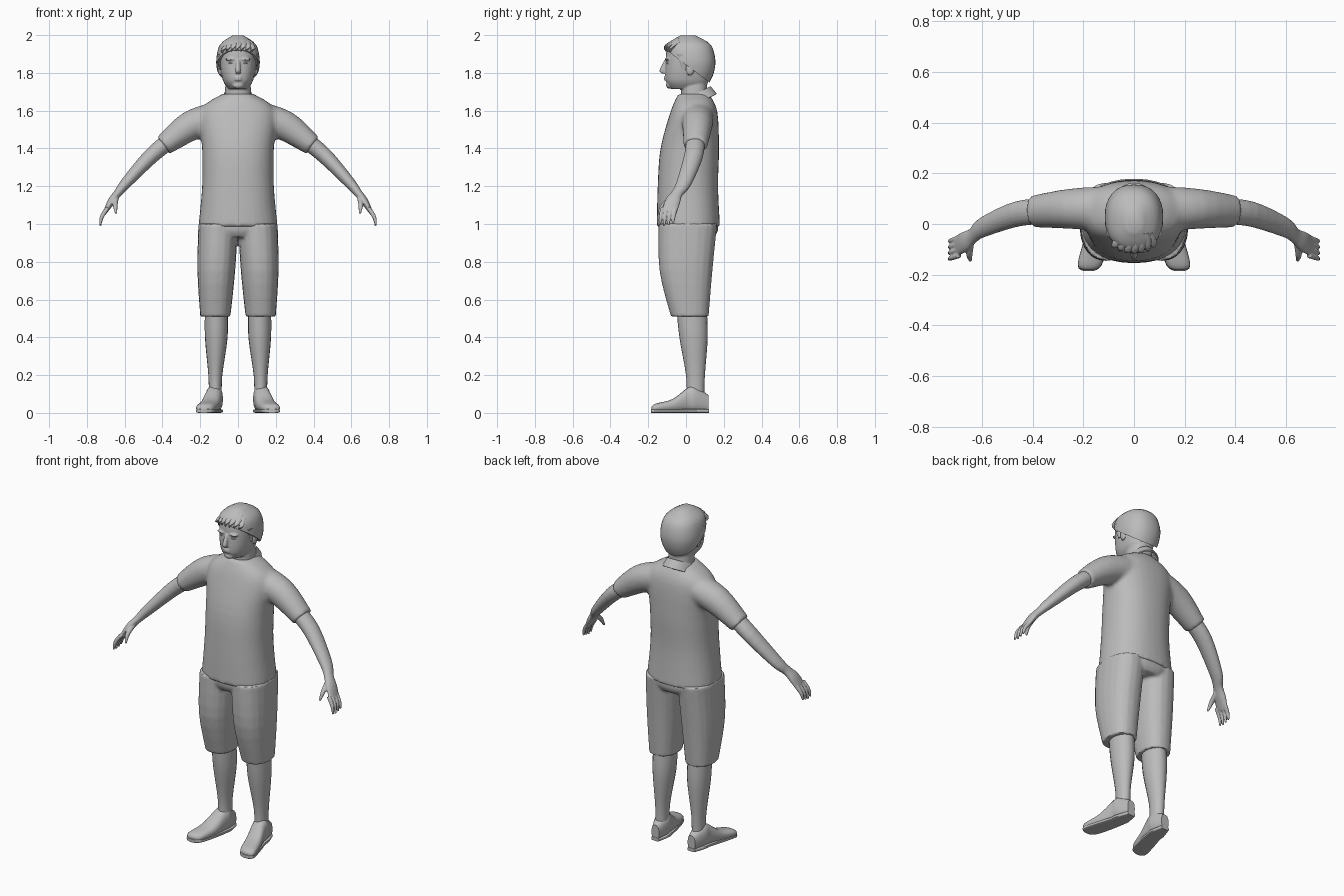
import bpy, bmesh
from math import sin, cos, pi, radians
from mathutils import Vector, Matrix

cube = bpy.data.objects.get("Cube")
if cube:
    bpy.data.objects.remove(cube)

grey = bpy.data.materials.new("plain grey")
grey.use_nodes = True
grey.diffuse_color = (0.5, 0.5, 0.5, 1)
grey.node_tree.nodes["Principled BSDF"].inputs["Base Color"].default_value = grey.diffuse_color

ACROSS, DEPTH, UP = Matrix.Identity(3)
SIDES = (1, -1)


def signed_power(value, exponent):
    return abs(value) ** exponent * (1 if value >= 0 else -1)


def smooth_keys(keys, steps=4):
    """Pass a smooth curve through a few key rings."""
    last = len(keys) - 1
    result = []
    for i in range(last):
        before, start, end, after = (keys[min(max(i + j, 0), last)] for j in range(-1, 3))
        for step in range(steps):
            t = step / steps
            result.append([b + t / 2 * (c - a + t * (2 * a - 5 * b + 4 * c - d + t * (3 * (b - c) + d - a)))
                           for a, b, c, d in zip(before, start, end, after)])
    return result + [keys[-1]]


def loft(bm, keys, axis=None, reference=DEPTH, sides=20, squareness=2):
    """Skin key rings (x, y, z, radius, radius along reference) and cap the ends."""
    points = smooth_keys(keys)
    centres = [Vector(point[:3]) for point in points]
    rings = []
    for i, (centre, point) in enumerate(zip(centres, points)):
        along = axis or centres[min(i + 1, len(centres) - 1)] - centres[max(i - 1, 0)]
        along = along.normalized()
        v = (reference - along * reference.dot(along)).normalized()
        u = v.cross(along)
        ring = []
        for k in range(sides):
            angle = 2 * pi * k / sides
            across = signed_power(cos(angle), 2 / squareness) * point[3]
            upward = signed_power(sin(angle), 2 / squareness) * point[4]
            ring.append(bm.verts.new(centre + u * across + v * upward))
        rings.append(ring)
    for lower, upper in zip(rings, rings[1:]):
        for k in range(sides):
            bm.faces.new((lower[k - 1], lower[k], upper[k], upper[k - 1]))
    bm.faces.new(rings[0])
    bm.faces.new(rings[-1])
    bmesh.ops.recalc_face_normals(bm, faces=bm.faces)


def stack(bm, levels):
    """Central horizontal rings given as (z, front y, back y, half width)."""
    keys = [(0, (front + back) / 2, z, width, (back - front) / 2) for z, front, back, width in levels]
    loft(bm, keys, axis=UP, sides=32, squareness=2.3)


def ball(bm, centre, size):
    placement = Matrix.Translation(centre) @ Matrix.Diagonal((*size, 1))
    bmesh.ops.create_uvsphere(bm, u_segments=16, v_segments=10, radius=1, matrix=placement)


def finish(name, bm, mirror=False, voxel=None, relax=3, thickness=None):
    mesh = bpy.data.meshes.new(name)
    bm.to_mesh(mesh)
    bm.free()
    part = bpy.data.objects.new(name, mesh)
    bpy.context.collection.objects.link(part)
    mesh.materials.append(grey)
    if mirror:
        part.modifiers.new("mirror", "MIRROR").use_mirror_merge = False
    if thickness:
        part.modifiers.new("thickness", "SOLIDIFY").thickness = thickness
    if voxel:
        blend = part.modifiers.new("blend", "REMESH")
        blend.mode = "VOXEL"
        blend.voxel_size = voxel
        part.modifiers.new("relax", "SMOOTH").iterations = relax
    bpy.ops.object.select_all(action="DESELECT")
    part.select_set(True)
    bpy.context.view_layer.objects.active = part
    bpy.ops.object.convert(target="MESH")
    bpy.ops.object.shade_smooth_by_angle(angle=radians(45))


# Shirt: body and both sleeves blended together
bm = bmesh.new()
stack(bm, [(.985, -.155, .18, .21), (1.2, -.15, .17, .19), (1.4, -.135, .175, .19),
           (1.6, -.08, .165, .2), (1.69, -.04, .12, .08)])
for side in SIDES:
    loft(bm, [(side * .1, .06, 1.57, .08, .09), (side * .25, .06, 1.52, .08, .08),
              (side * .395, .05, 1.415, .056, .064)])
finish("shirt", bm, voxel=.011, relax=7)

# Collar: a folded band with two points at the throat
bm = bmesh.new()
segments = 24
pairs = []
for k in range(segments + 1):
    sweep = k / segments * 2 - 1
    top, hem = sweep * radians(172), sweep * radians(142)
    z = 1.685 + .045 * cos(top)
    pairs.append((bm.verts.new((.074 * sin(top), .04 + .09 * cos(top), z)),
                  bm.verts.new((.1 * sin(hem), .035 + .128 * cos(hem), z - .04))))
for (a, b), (c, d) in zip(pairs, pairs[1:]):
    bm.faces.new((a, c, d, b))
bmesh.ops.recalc_face_normals(bm, faces=bm.faces)
finish("collar", bm, thickness=.008)

# Shorts: pelvis and two wide legs blended together
bm = bmesh.new()
stack(bm, [(.93, -.12, .15, .15), (.97, -.14, .17, .195), (1.04, -.14, .165, .195)])
for side in SIDES:
    loft(bm, [(side * .12, .02, .51, .08, .1), (side * .115, 0, .75, .1, .14),
              (side * .105, .01, 1, .105, .155)], axis=UP, squareness=2.3)
finish("shorts", bm, voxel=.009)

# Lower legs
bm = bmesh.new()
loft(bm, [(.115, .03, .55, .06, .08), (.115, .04, .4, .06, .075),
          (.12, .05, .2, .037, .05), (.12, .05, .08, .034, .046)], axis=UP)
finish("lower_legs", bm, mirror=True)

# Shoes: rounded uppers from heel to toe, and flat soles of the same outline
outline = [(.12, .12, .09, .025), (.125, .05, .135, .045), (.13, .01, .13, .045),
           (.15, -.07, .07, .05), (.175, -.16, .045, .047), (.18, -.182, .03, .02)]
uppers, soles = bmesh.new(), bmesh.new()
loft(uppers, [(x, y, height / 2 + .004, width, height / 2) for x, y, height, width in outline],
     axis=DEPTH, reference=UP, squareness=2.5)
loft(soles, [(x, y * 1.02, .01, width, .01) for x, y, height, width in outline],
     axis=DEPTH, reference=UP, squareness=5)
finish("shoe_uppers", uppers, mirror=True)
finish("shoe_soles", soles, mirror=True)

# Arms with palms, four fingers and a thumb
bm = bmesh.new()
loft(bm, [(.35, .05, 1.45, .045, .05), (.46, .04, 1.36, .042, .05), (.59, -.01, 1.22, .03, .04),
          (.635, -.045, 1.165, .022, .03), (.67, -.07, 1.12, .02, .04), (.705, -.09, 1.06, .01, .04)])
for finger in range(4):
    y = -.124 + .023 * finger
    tip = .99 + .005 * abs(finger - 1)
    loft(bm, [(.69, y, 1.085, .012, .011), (.72, y - .01, 1.04, .011, .01),
              (.73, y - .015, tip, .006, .006)], sides=10)
loft(bm, [(.645, -.07, 1.14, .015, .015), (.65, -.12, 1.1, .013, .013),
          (.645, -.145, 1.055, .006, .006)], reference=ACROSS, sides=10)
finish("arms_and_hands", bm, mirror=True, voxel=.004)

# Head and neck with the features blended in
bm = bmesh.new()
stack(bm, [(1.6, -.02, .115, .075), (1.75, -.03, .11, .066)])
stack(bm, [(1.715, -.08, .1, .05), (1.76, -.108, .12, .08), (1.85, -.108, .126, .095),
           (1.93, -.1, .12, .09), (1.97, -.06, .08, .06)])
loft(bm, [(0, -.104, 1.87, .01, .01), (0, -.122, 1.815, .014, .018), (0, -.115, 1.797, .012, .015)],
     axis=UP)
ball(bm, (0, -.09, 1.735), (.03, .016, .018))
for lip in (1.777, 1.765):
    ball(bm, (0, -.105, lip), (.023, .012, .006))
for side in SIDES:
    ball(bm, (side * .038, -.099, 1.872), (.03, .014, .008))
    ball(bm, (side * .096, .022, 1.82), (.011, .021, .034))
finish("head", bm, voxel=.0045)

# Eyes
bm = bmesh.new()
ball(bm, (.036, -.093, 1.85), (.015, .012, .006))
finish("eyes", bm, mirror=True)

# Hair: a cap cut along a sloping hairline
bm = bmesh.new()
stack(bm, [(1.74, -.1, .12, .09), (1.8, -.1, .147, .108), (1.87, -.105, .155, .115),
           (1.95, -.1, .13, .095), (1.998, -.03, .05, .03)])
cut = bmesh.ops.bisect_plane(bm, geom=[*bm.verts, *bm.edges, *bm.faces], plane_co=(0, -.11, 1.925),
                             plane_no=(0, .6, .8), clear_inner=True)
rim = [item for item in cut["geom_cut"] if isinstance(item, bmesh.types.BMEdge)]
bmesh.ops.contextual_create(bm, geom=rim)
finish("hair_cap", bm)

# Locks swept over the forehead, and sideburns before the ears
bm = bmesh.new()
for lock in range(-3, 4):
    x = .025 * lock
    bow = .03 * (lock / 3) ** 2
    loft(bm, [(x * .6 + .02, -.035, 1.98 - bow / 2, .01, .008), (x, -.1 + bow * .7, 1.945 - bow / 2, .017, .01),
              (x - .01, -.106 + bow, 1.915 - bow / 3, .003, .003)], reference=UP, sides=8)
for side in SIDES:
    loft(bm, [(side * .1, -.02, 1.9, .01, .03), (side * .094, -.01, 1.815, .004, .01)], axis=UP, sides=8)
finish("hair_locks", bm)
